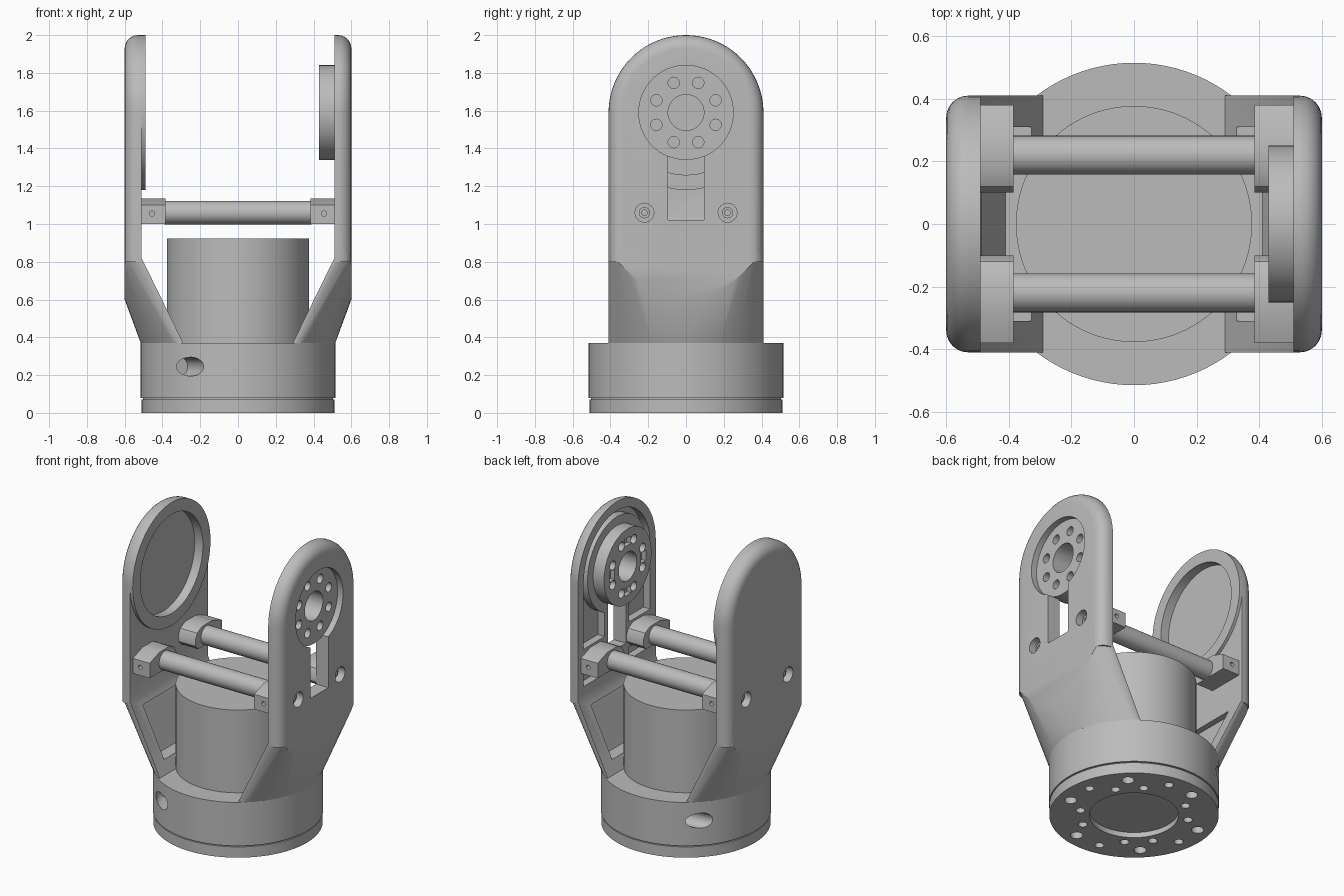
import bpy, bmesh, math
from mathutils import Vector, Matrix

cube = bpy.data.objects.get("Cube")
if cube:
    bpy.data.objects.remove(cube)

grey = bpy.data.materials.new("plain grey")
grey.use_nodes = True
grey.diffuse_color = (0.5, 0.5, 0.5, 1)
grey.node_tree.nodes["Principled BSDF"].inputs["Base Color"].default_value = (0.5, 0.5, 0.5, 1)


def finish(name, bm):
    bmesh.ops.recalc_face_normals(bm, faces=bm.faces)
    mesh = bpy.data.meshes.new(name)
    bm.to_mesh(mesh)
    bm.free()
    mesh.materials.append(grey)
    ob = bpy.data.objects.new(name, mesh)
    bpy.context.collection.objects.link(ob)
    return ob


def cyl(name, r, a, b, seg=64):
    a, b = Vector(a), Vector(b)
    axis = b - a
    bm = bmesh.new()
    turn = Vector((0, 0, 1)).rotation_difference(axis).to_matrix().to_4x4()
    bmesh.ops.create_cone(bm, cap_ends=True, segments=seg, radius1=r, radius2=r, depth=axis.length,
                          matrix=Matrix.Translation((a + b) / 2) @ turn)
    return finish(name, bm)


def hull(name, points):
    bm = bmesh.new()
    for p in points:
        bm.verts.new(p)
    bmesh.ops.convex_hull(bm, input=bm.verts)
    loose = [v for v in bm.verts if not v.link_faces]
    bmesh.ops.delete(bm, geom=loose, context="VERTS")
    bmesh.ops.dissolve_limit(bm, angle_limit=0.002, verts=bm.verts, edges=bm.edges)
    return finish(name, bm)


def box(name, x, y, z):
    return hull(name, [(i, j, k) for i in x for j in y for k in z])


def combine(ob, others, mode="DIFFERENCE"):
    bpy.context.view_layer.objects.active = ob
    for other in others:
        mod = ob.modifiers.new("cut", "BOOLEAN")
        mod.operation, mod.solver, mod.object = mode, "EXACT", other
        bpy.ops.object.modifier_apply(modifier=mod.name)
        bpy.data.objects.remove(other)


def smooth(ob):
    bpy.ops.object.select_all(action="DESELECT")
    ob.select_set(True)
    bpy.context.view_layer.objects.active = ob
    bpy.ops.object.shade_smooth_by_angle(angle=math.radians(30))


HALF, ROUND, HUB, BASE = 0.41, 0.07, 1.59, 0.515
FILLET = [(0.6 - ROUND * (1 - math.cos(t)), ROUND * (1 - math.sin(t)))
          for t in [math.radians(15 * i) for i in range(7)]]


def stadium(r, x, low):
    arc = [math.pi * i / 40 for i in range(41)]
    pts = [(x, r * math.cos(t), HUB + r * math.sin(t)) for t in arc]
    return pts + [(x, -r, low), (x, r, low)]


def make_arm(name, s):
    # Rounded upright plate
    pts = stadium(HALF, 0.51, 0.8)
    for x, inset in FILLET:
        pts += stadium(HALF - inset, x, 0.8)
    arm = hull(name, [(s * x, y, z) for x, y, z in pts])
    # Flare that blends the plate into the round base
    pts = [(0.51, HALF, 0.8), (0.51, -HALF, 0.8), (0.29, HALF, 0.37), (0.29, -HALF, 0.37)]
    edge = [(0.6, (HALF - ROUND) * i / 8) for i in range(9)] + [(x, HALF - d) for x, d in FILLET]
    for x, y in edge:
        for side in (-1, 1):
            pts += [(x, side * y, 0.6 + 0.26 * (y / HALF) ** 2), (x, side * y, 0.86)]
    for i in range(-16, 17):
        y = HALF * i / 16
        pts.append((math.sqrt(BASE ** 2 - y * y), y, 0.37))
    combine(arm, [hull("flare", [(s * x, y, z) for x, y, z in pts])], "UNION")
    # Pocket in the sloping inner face
    wedge = [(0.2, 0.447), (0.41, 0.447), (0.525, 0.77), (0.2, 0.77)]
    cuts = [hull("pocket", [(s * x, y, z) for x, z in wedge for y in (-0.31, 0.31)])]
    # Stepped bolt holes
    for y in (-0.22, 0.22):
        cuts.append(cyl("counterbore", 0.05, (s * 0.55, y, 1.06), (s * 0.7, y, 1.06), 24))
    combine(arm, cuts)
    return arm


# Left arm: ribbed inner side, hub opening and slot
left_arm = make_arm("left_arm", 1)
recess = hull("recess", [p for x in (0.4, 0.56) for p in stadium(0.35, x, 0.9)])
combine(recess, [cyl("hub_wall", 0.31, (0.3, 0, HUB), (0.7, 0, HUB)),
                 box("slot_wall", (0.3, 0.7), (-0.13, 0.13), (0.85, 1.5)),
                 box("cross_rib", (0.3, 0.7), (-0.4, 0.4), (0.98, 1.15))])
combine(left_arm, [recess, cyl("hub_hole", 0.25, (0.3, 0, HUB), (0.8, 0, HUB)),
                   box("slot", (0.3, 0.8), (-0.095, 0.095), (1.02, 1.5))])
smooth(left_arm)

# Right arm: plain inner side with a raised round rim
right_arm = make_arm("right_arm", -1)
combine(right_arm, [cyl("rim", HALF, (-0.49, 0, HUB), (-0.52, 0, HUB), 80)], "UNION")
combine(right_arm, [cyl("rim_recess", 0.33, (-0.3, 0, HUB), (-0.55, 0, HUB))])
smooth(right_arm)

# Drilled hub disc
hub = cyl("hub_disc", 0.2505, (0.43, 0, HUB), (0.56, 0, HUB))
cuts = [cyl("bore", 0.095, (0.3, 0, HUB), (0.7, 0, HUB), 40)]
for i in range(8):
    t = math.radians(22.5 + 45 * i)
    y, z = 0.17 * math.cos(t), HUB + 0.17 * math.sin(t)
    cuts.append(cyl("screw_hole", 0.03, (0.3, y, z), (0.7, y, z), 20))
for i in range(4):
    notch = box("notch", (0.4, 0.46), (0.14, 0.19), (-0.035, 0.035))
    notch.data.transform(Matrix.Translation((0, 0, HUB)) @ Matrix.Rotation(i * math.pi / 2, 4, "X"))
    cuts.append(notch)
combine(hub, cuts)
smooth(hub)

# Cross rods and their end blocks
block_profile = [(0.38, 1.0), (0.38, 1.1), (0.28, 1.135), (0.17, 1.135),
                 (0.12, 1.11), (0.10, 1.07), (0.10, 1.03), (0.13, 1.0)]
for f, where in ((-1, "front"), (1, "back")):
    smooth(cyl(where + "_rod", 0.062, (-0.39, f * 0.22, 1.06), (0.39, f * 0.22, 1.06), 32))
    for s, hand in ((-1, "right"), (1, "left")):
        block = hull(f"{where}_{hand}_block",
                     [(s * x, f * y, z) for x in (0.385, 0.52) for y, z in block_profile])
        combine(block, [cyl("pin_hole", 0.014, (s * 0.455, f * 0.34, 1.055),
                            (s * 0.455, f * 0.5, 1.055), 16)])
        smooth(block)
        # Bolt head inside each counterbore
        bolt = cyl(f"{where}_{hand}_bolt", 0.03, (s * 0.54, f * 0.22, 1.06), (s * 0.565, f * 0.22, 1.06), 20)
        combine(bolt, [cyl("socket", 0.016, (s * 0.555, f * 0.22, 1.06), (s * 0.6, f * 0.22, 1.06), 6)])
        smooth(bolt)

# Round base with two slanted cable ports
base = cyl("base_ring", BASE, (0, 0, 0.08), (0, 0, 0.37), 96)
ports = []
for angle in (241, 135):
    t, slant = math.radians(angle), math.radians(angle + 52)
    p = Vector((BASE * math.cos(t), BASE * math.sin(t), 0.245))
    d = Vector((math.cos(slant), math.sin(slant), 0))
    ports.append(cyl("port", 0.05, p - d * 0.16, p + d * 0.3, 32))
combine(base, ports)
smooth(base)
smooth(cyl("base_groove", 0.503, (0, 0, 0.065), (0, 0, 0.085), 96))

# Bottom flange with its bolt circles and shallow centre recess
flange = cyl("bottom_flange", 0.512, (0, 0, 0), (0, 0, 0.072), 96)
cuts = [cyl("centre_recess", 0.27, (0, 0, -0.1), (0, 0, 0.035))]
spots = [(0.424, 45 + 60 * i, 0.038) for i in range(6)]
spots += [(0.42, 45 + a, 0.028) for a in (35, -35, 145, -145)]
spots += [(0.33, 45 + 90 * i + a, 0.028) for i in range(4) for a in (-15, 15)]
for r, angle, size in spots:
    t = math.radians(angle)
    x, y = r * math.cos(t), r * math.sin(t)
    cuts.append(cyl("flange_hole", size, (x, y, -0.1), (x, y, 0.05), 20))
combine(flange, cuts)
smooth(flange)

# Motor can standing in the base
smooth(cyl("motor_can", 0.377, (0, 0, 0.3), (0, 0, 0.922), 96))
